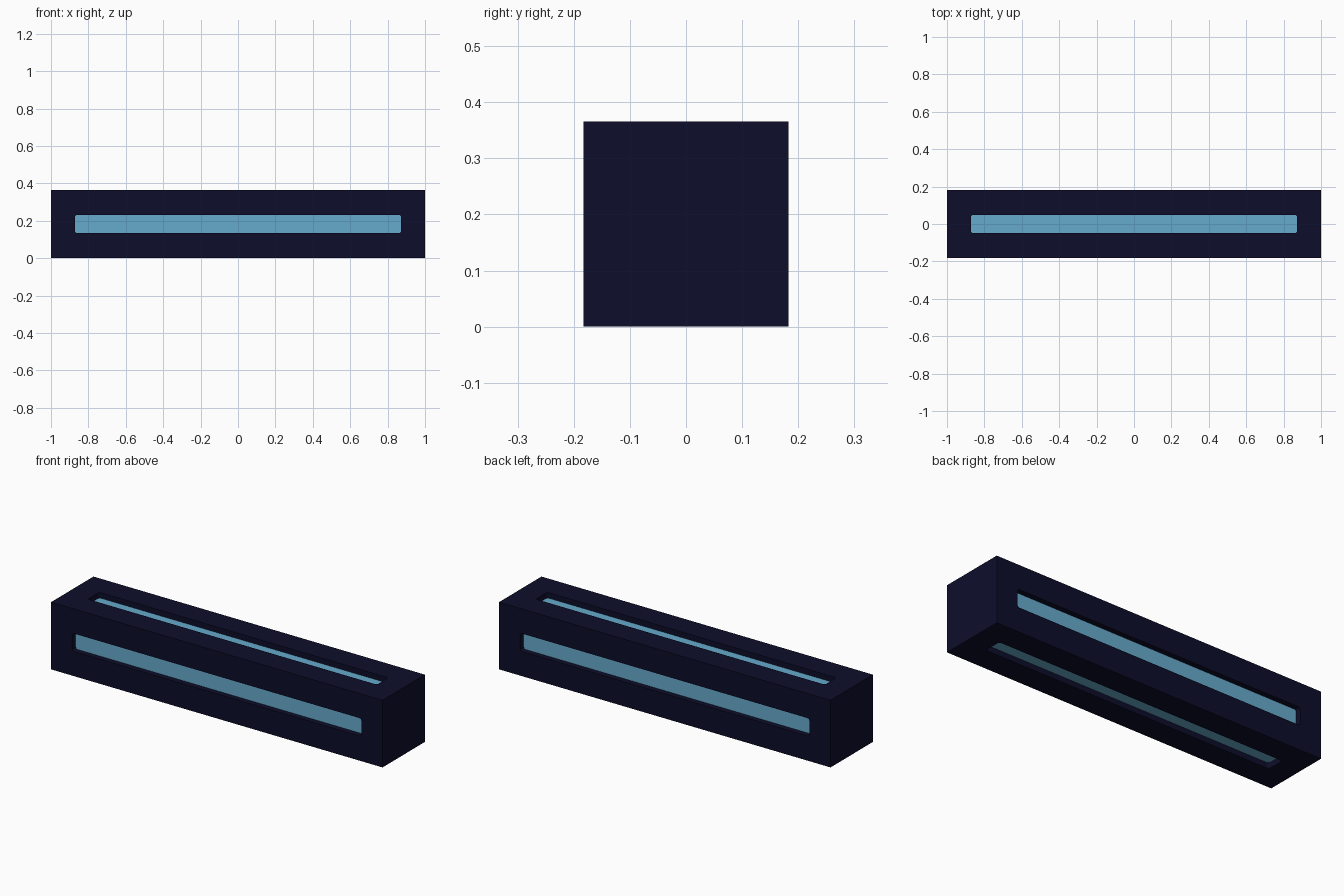
import bpy, bmesh, math
from mathutils import Matrix

if "Cube" in bpy.data.objects:
    bpy.data.objects.remove(bpy.data.objects["Cube"])

HX, H = 1.0, 0.183                 # half length, half thickness
SX, SY, R, DEPTH = 0.872, 0.049, 0.013, 0.03   # slot half sizes, corner radius, recess


def material(name, rgb):
    m = bpy.data.materials.new(name)
    m.diffuse_color = (*rgb, 1)
    m.use_nodes = True
    m.node_tree.nodes["Principled BSDF"].inputs["Base Color"].default_value = m.diffuse_color
    return m


navy = material("dark navy", (0.004, 0.004, 0.024))
blue = material("light blue", (0.133, 0.402, 0.604))


def rounded_rect(steps=4):
    pts = []
    for i, (sx, sy) in enumerate([(1, 1), (-1, 1), (-1, -1), (1, -1)]):
        for k in range(steps + 1):
            a = math.radians(90 * i + 90 * k / steps)
            pts.append((sx * (SX - R) + R * math.cos(a), sy * (SY - R) + R * math.sin(a)))
    return pts


def ring(bm, pts, z):
    vs = [bm.verts.new((x, y, z)) for x, y in pts]
    es = [bm.edges.new((vs[i], vs[(i + 1) % len(vs)])) for i in range(len(vs))]
    return vs, es


def make_object(name, bm, mat):
    me = bpy.data.meshes.new(name)
    bm.to_mesh(me)
    bm.free()
    me.materials.append(mat)
    ob = bpy.data.objects.new(name, me)
    bpy.context.collection.objects.link(ob)
    ob.location.z = H


slot = rounded_rect()
body, strips = bmesh.new(), bmesh.new()

for i in range(4):
    turn = Matrix.Rotation(i * math.pi / 2, 4, 'X')
    # long face with a slot opening
    ov, oe = ring(body, [(-HX, -H), (HX, -H), (HX, H), (-HX, H)], H)
    iv, ie = ring(body, slot, H)
    bmesh.ops.triangle_fill(body, edges=oe + ie, use_beauty=True, normal=(0, 0, 1))
    # recess walls
    lv, _ = ring(body, slot, H - DEPTH)
    n = len(iv)
    for k in range(n):
        j = (k + 1) % n
        body.faces.new((iv[k], iv[j], lv[j], lv[k]))
    bmesh.ops.transform(body, matrix=turn, verts=ov + iv + lv)
    # coloured strip at the bottom of the recess
    sv, _ = ring(strips, slot, H - DEPTH)
    strips.faces.new(sv)
    bmesh.ops.transform(strips, matrix=turn, verts=sv)

# end caps
for s in (-1, 1):
    body.faces.new([body.verts.new((s * HX, s * y, z))
                    for y, z in [(-H, -H), (H, -H), (H, H), (-H, H)]])

bmesh.ops.remove_doubles(body, verts=body.verts, dist=1e-5)
body.normal_update()
# face outward on the shell, towards the opening on the recess walls
for f in body.faces:
    c = f.calc_center_median()
    on_wall = abs(f.normal.x) < 0.999 and max(abs(c.y), abs(c.z)) < H - 1e-4
    at_slot_end = abs(f.normal.x) > 0.5 and abs(c.x) < HX - 0.01
    inner = on_wall or at_slot_end
    if inner:
        axis = c.copy()
        axis.x = max(-SX + R, min(SX - R, c.x))
        if abs(c.y) > abs(c.z):
            axis.z = 0
        else:
            axis.y = 0
        target = axis - c
    else:
        target = c
    if f.normal.dot(target) < 0:
        f.normal_flip()

make_object("bar_body", body, navy)
make_object("inset_strips", strips, blue)
